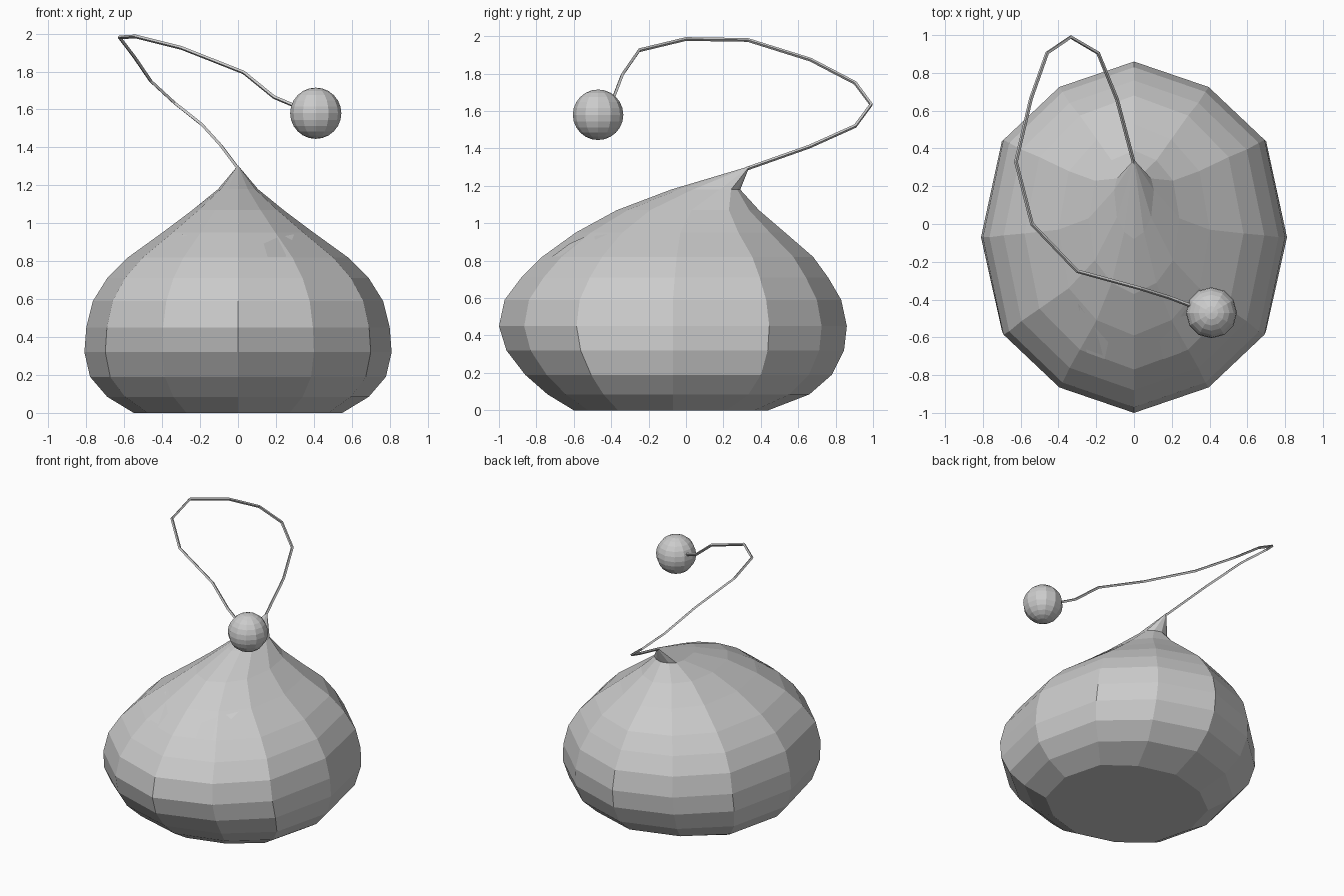
import bpy, bmesh
from mathutils import Vector

if "Cube" in bpy.data.objects:
    bpy.data.objects.remove(bpy.data.objects["Cube"])


def make_object(name, bm):
    bmesh.ops.recalc_face_normals(bm, faces=bm.faces)
    me = bpy.data.meshes.new(name)
    bm.to_mesh(me)
    bm.free()
    ob = bpy.data.objects.new(name, me)
    bpy.context.collection.objects.link(ob)
    return ob


# Body: twelve-sided rings (z, half width, front y, middle y, back y)
RINGS = [
    (0.00, 0.55, -0.60, -0.07, 0.44),
    (0.085, 0.69, -0.74, -0.07, 0.66),
    (0.19, 0.78, -0.86, -0.07, 0.78),
    (0.32, 0.81, -0.96, -0.07, 0.845),
    (0.45, 0.80, -1.00, -0.07, 0.86),
    (0.59, 0.765, -0.97, -0.07, 0.83),
    (0.71, 0.69, -0.88, -0.06, 0.76),
    (0.82, 0.58, -0.77, -0.05, 0.68),
    (0.95, 0.40, -0.59, -0.03, 0.53),
    (1.07, 0.24, -0.37, 0.03, 0.39),
    (1.18, 0.105, -0.08, 0.18, 0.29),
]
TIP = (0, 0.34, 1.305)
quarter = [(0, -1), (0.494, -0.855), (0.864, -0.554), (1, 0)]
half = quarter + [(x, -y) for x, y in quarter[-2::-1]]
SECTION = half + [(-x, y) for x, y in half[-2:0:-1]]

bm = bmesh.new()
loops = []
for z, hx, yf, ym, yb in RINGS:
    loops.append([bm.verts.new((u * hx, ym + v * ((ym - yf) if v < 0 else (yb - ym)), z))
                  for u, v in SECTION])
n = len(SECTION)
for a, b in zip(loops, loops[1:]):
    for i in range(n):
        j = (i + 1) % n
        bm.faces.new((a[i], a[j], b[j], b[i]))
tip = bm.verts.new(TIP)
for i in range(n):
    bm.faces.new((loops[-1][i], loops[-1][(i + 1) % n], tip))
bm.faces.new(loops[0][::-1])
body = make_object("body", bm)

# Eyes: slanted flat patches laid on the front of the body
EYE = [(0.295, 0.94), (0.20, 0.92), (0.135, 0.89), (0.155, 0.82), (0.25, 0.82)]
bpy.context.view_layer.update()
for side, name in ((-1, "left_eye"), (1, "right_eye")):
    bm = bmesh.new()
    vs = []
    for x, z in EYE:
        hit, loc, nor, _ = body.ray_cast(Vector((side * x, -2, z)), Vector((0, 1, 0)))
        vs.append(bm.verts.new(loc + nor * 0.003))
    f = bm.faces.new(vs if side > 0 else vs[::-1])
    f.normal_update()
    if f.normal.y > 0:
        f.normal_flip()
    me = bpy.data.meshes.new(name)
    bm.to_mesh(me)
    bm.free()
    bpy.context.collection.objects.link(bpy.data.objects.new(name, me))

# Antenna: thin four-sided wire looping from the tip to the ball
PATH = [(0, 0.32, 1.29), (-0.09, 0.66, 1.41), (-0.19, 0.905, 1.52), (-0.335, 0.99, 1.635),
        (-0.46, 0.905, 1.75), (-0.545, 0.665, 1.875), (-0.625, 0.33, 1.98),
        (-0.54, 0, 1.985), (-0.30, -0.25, 1.925), (0.03, -0.34, 1.795),
        (0.19, -0.39, 1.665), (0.32, -0.44, 1.61)]
cu = bpy.data.curves.new("antenna", "CURVE")
cu.dimensions = "3D"
cu.bevel_depth = 0.01
cu.bevel_resolution = 0
cu.use_fill_caps = True
sp = cu.splines.new("POLY")
sp.points.add(len(PATH) - 1)
for p, co in zip(sp.points, PATH):
    p.co = (*co, 1)
sp.use_smooth = False
bpy.context.collection.objects.link(bpy.data.objects.new("antenna", cu))

# Ball at the end of the antenna
bm = bmesh.new()
bmesh.ops.create_uvsphere(bm, u_segments=12, v_segments=12, radius=0.135)
ball = make_object("antenna_ball", bm)
ball.location = (0.41, -0.47, 1.58)
